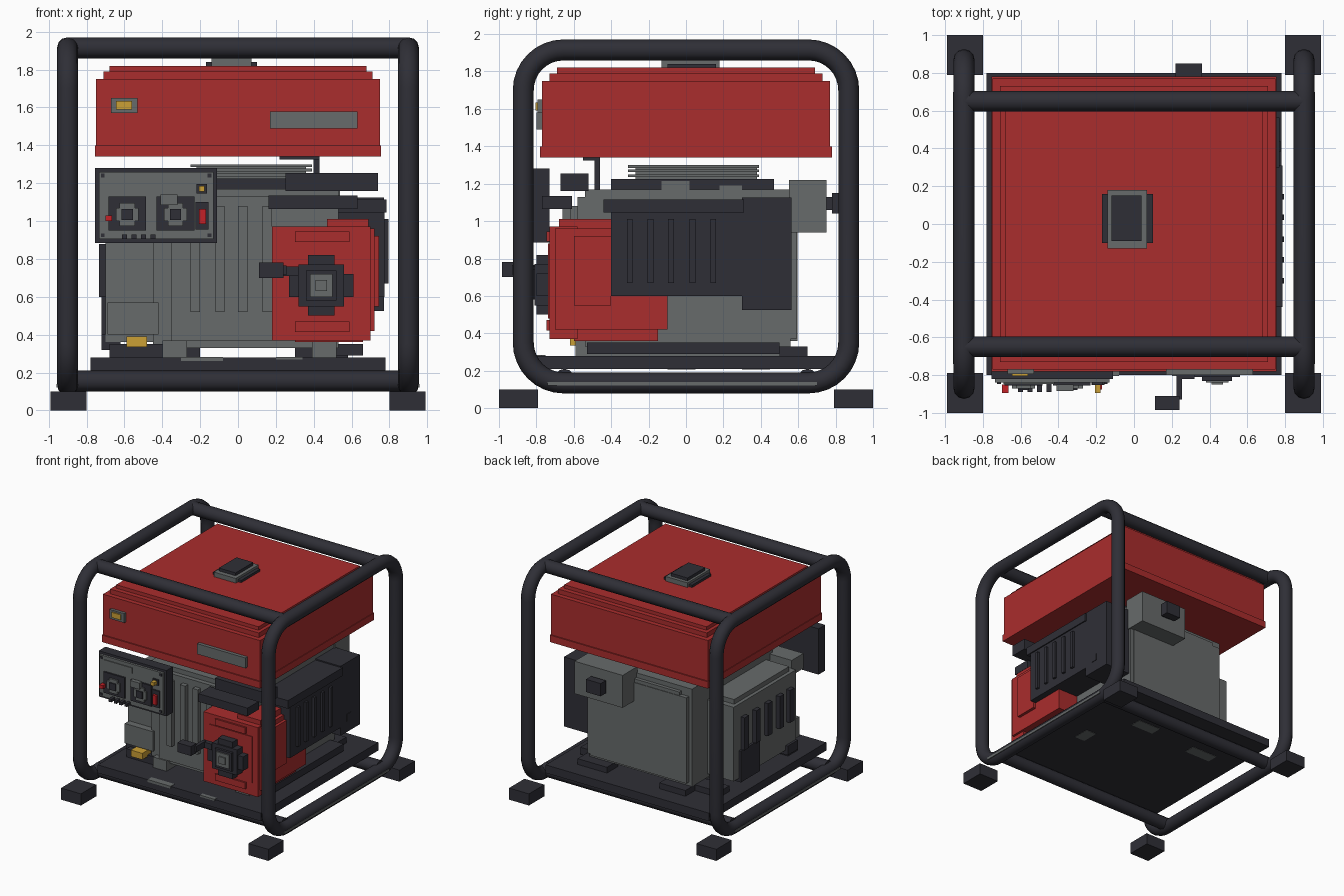
import bpy, bmesh, math
from mathutils import Vector

# ---------- colours ----------
def colour(name, rgb):
    m = bpy.data.materials.new(name)
    m.diffuse_color = (*rgb, 1)
    return m

DARK = colour("charcoal", (0.028, 0.028, 0.037))
RED = colour("red_paint", (0.40, 0.026, 0.026))
GREY = colour("grey_metal", (0.135, 0.145, 0.145))
YELLOW = colour("yellow", (0.60, 0.35, 0.035))
BRIGHT = colour("switch_red", (0.55, 0.015, 0.02))

# ---------- helpers ----------
def boxes(name, mat, *bounds):
    """One object made of boxes given as (x0, x1, y0, y1, z0, z1)."""
    bm = bmesh.new()
    for x0, x1, y0, y1, z0, z1 in bounds:
        for v in bmesh.ops.create_cube(bm, size=1)["verts"]:
            v.co = Vector((x0 + (v.co.x + .5) * (x1 - x0),
                           y0 + (v.co.y + .5) * (y1 - y0),
                           z0 + (v.co.z + .5) * (z1 - z0)))
    me = bpy.data.meshes.new(name)
    bm.to_mesh(me)
    bm.free()
    me.materials.append(mat)
    ob = bpy.data.objects.new(name, me)
    bpy.context.collection.objects.link(ob)
    return ob

def tube(name, pts, radius, cyclic):
    cu = bpy.data.curves.new(name, "CURVE")
    cu.dimensions = "3D"
    cu.bevel_depth = radius
    cu.bevel_resolution = 4
    cu.use_fill_caps = True
    sp = cu.splines.new("POLY")
    sp.points.add(len(pts) - 1)
    for p, co in zip(sp.points, pts):
        p.co = (*co, 1)
    sp.use_cyclic_u = cyclic
    cu.materials.append(DARK)
    ob = bpy.data.objects.new(name, cu)
    bpy.context.collection.objects.link(ob)
    bpy.ops.object.select_all(action="DESELECT")
    ob.select_set(True)
    bpy.context.view_layer.objects.active = ob
    bpy.ops.object.convert(target="MESH")
    bpy.ops.object.shade_smooth_by_angle(angle=math.radians(40))

# ---------- tubular frame ----------
Y, Z0, Z1, R = 0.87, 0.135, 1.915, 0.215
corners = [(Y - R, Z1 - R, 0), (-Y + R, Z1 - R, 90), (-Y + R, Z0 + R, 180), (Y - R, Z0 + R, 270)]
for side, label in ((-1, "left"), (1, "right")):
    loop = []
    for cy, cz, start in corners:
        for i in range(9):
            a = math.radians(start + 90 * i / 8)
            loop.append((side * 0.90, cy + R * math.cos(a), cz + R * math.sin(a)))
    tube(label + "_frame_loop", loop, 0.056, True)
    x = side * 0.955
    boxes(label + "_rail_scuff", GREY, (x - .004, x + .004, -0.74, 0.70, 0.12, 0.14))
for y, label in ((-0.65, "front"), (0.65, "back")):
    tube(label + "_top_rail", [(-0.9, y, 1.915), (0.9, y, 1.915)], 0.055, False)
    tube(label + "_bottom_rail", [(-0.9, y, 0.155), (0.9, y, 0.155)], 0.055, False)

# rubber feet
boxes("feet", DARK, *[(min(a, b), max(a, b), min(c, d), max(c, d), 0, 0.10)
                      for a, b in ((0.80, 0.99), (-0.80, -0.99))
                      for c, d in ((0.79, 1.0), (-0.79, -1.0))])

# ---------- base plate ----------
boxes("base_plate", DARK, (-0.78, 0.78, -0.80, 0.80, 0.21, 0.28))
boxes("plate_scuffs", GREY,
      (-0.30, -0.08, -0.804, -0.75, 0.262, 0.283), (0.20, 0.34, -0.804, -0.77, 0.268, 0.283),
      (-0.55, -0.30, 0.30, 0.40, 0.207, 0.212), (0.10, 0.32, 0.35, 0.45, 0.207, 0.212),
      (0.45, 0.55, -0.10, 0.05, 0.207, 0.212))
boxes("engine_mounts", DARK,
      (-0.68, -0.39, -0.55, -0.42, 0.28, 0.35), (0.40, 0.66, -0.53, 0.50, 0.29, 0.35),
      (-0.68, -0.39, 0.38, 0.52, 0.28, 0.33), (0.30, 0.58, 0.50, 0.65, 0.28, 0.33),
      (-0.45, -0.20, 0.50, 0.65, 0.28, 0.33))
boxes("mount_brackets", GREY, (-0.40, -0.27, -0.59, 0.5, 0.28, 0.37), (0.39, 0.52, -0.59, 0.5, 0.28, 0.37))

# ---------- fuel tank ----------
boxes("fuel_tank", RED, (-0.755, 0.755, -0.78, 0.78, 1.34, 1.40), (-0.75, 0.75, -0.77, 0.77, 1.40, 1.75),
      (-0.71, 0.71, -0.73, 0.73, 1.75, 1.79), (-0.68, 0.68, -0.69, 0.69, 1.79, 1.82))
boxes("cap_base", DARK, (-0.17, 0.10, -0.10, 0.16, 1.82, 1.84))
boxes("cap_collar", GREY, (-0.14, 0.07, -0.13, 0.18, 1.82, 1.86))
boxes("cap_top", DARK, (-0.12, 0.04, -0.09, 0.15, 1.86, 1.885))
boxes("tank_plates", GREY, (0.17, 0.63, -0.80, -0.77, 1.49, 1.58), (-0.67, -0.53, -0.795, -0.77, 1.57, 1.65))
boxes("fuel_gauge", YELLOW, (-0.645, -0.56, -0.805, -0.79, 1.59, 1.635))

# ---------- engine and alternator ----------
boxes("engine_block", GREY, (-0.45, 0.53, -0.54, 0.56, 0.33, 1.17), (-0.35, 0.53, -0.58, 0.59, 0.37, 1.13),
      (-0.42, 0.50, -0.50, 0.595, 0.36, 1.10))
boxes("engine_ribs", GREY, *[(x, x + 0.05, -0.62, -0.57, 0.52, 1.08) for x in (-0.25, -0.12, 0.00, 0.13)])
boxes("alternator", GREY, (-0.70, -0.42, -0.50, 0.35, 0.36, 1.00), (-0.67, -0.45, -0.45, 0.30, 0.98, 1.04),
      (-0.69, -0.42, -0.56, -0.45, 0.40, 0.57), (-0.66, -0.20, -0.66, -0.50, 0.94, 1.07))
boxes("alternator_vents", DARK, *[(-0.735, -0.69, y - 0.03, y + 0.03, 0.60, 0.88) for y in (0.22, 0.06, -0.10, -0.26, -0.40)])
boxes("alternator_terminal", DARK, (-0.72, -0.62, 0.02, 0.28, 0.33, 0.60), (-0.72, -0.62, -0.50, -0.36, 0.32, 0.40))
boxes("oil_plug", YELLOW, (-0.59, -0.48, -0.62, -0.50, 0.335, 0.39))

# cylinder head and cooling fins
boxes("head_gasket", DARK, (-0.20, 0.52, -0.40, 0.47, 1.14, 1.225))
boxes("head_core", GREY, (-0.22, 0.36, -0.27, 0.38, 1.22, 1.30))
boxes("head_fins", GREY, *[(-0.25, 0.39, -0.31, 0.39, z, z + 0.015) for z in (1.235, 1.262, 1.285)])
boxes("scuffs_on_head", GREY, (0.515, 0.524, -0.13, 0.02, 1.17, 1.215), (0.515, 0.524, 0.18, 0.30, 1.16, 1.19))

# front ducts and fuel line
boxes("front_ducts", DARK, (0.25, 0.74, -0.67, -0.52, 1.16, 1.255), (0.16, 0.63, -0.77, -0.61, 1.065, 1.135))
boxes("fuel_line", DARK, (0.40, 0.43, -0.49, -0.46, 1.13, 1.34), (0.22, 0.43, -0.55, -0.46, 1.325, 1.345))

# air filter at the back
boxes("air_filter", GREY, (0.08, 0.54, 0.55, 0.75, 0.94, 1.22))
boxes("filter_knob", DARK, (0.25, 0.33, 0.74, 0.80, 1.06, 1.13), (0.22, 0.36, 0.78, 0.85, 1.04, 1.15))

# ---------- muffler ----------
boxes("muffler", DARK, (0.50, 0.775, -0.40, 0.30, 0.60, 1.10), (0.50, 0.785, -0.44, 0.31, 1.045, 1.115),
      (0.50, 0.77, 0.30, 0.565, 0.525, 1.125))
boxes("muffler_ribs", DARK, *[(0.77, 0.795, y - 0.015, y + 0.015, 0.67, 1.01) for y in (-0.30, -0.19, -0.08, 0.035, 0.145)])
boxes("muffler_outlet", DARK, (0.76, 0.775, 0.38, 0.44, 0.62, 0.68))

# ---------- recoil starter ----------
boxes("starter_cover", RED, (0.18, 0.70, -0.73, -0.58, 0.37, 0.97), (0.22, 0.72, -0.70, -0.10, 0.42, 0.96),
      (0.47, 0.69, -0.68, -0.38, 0.90, 1.01), (0.30, 0.66, -0.60, -0.15, 0.36, 0.43),
      (0.70, 0.745, -0.60, -0.40, 0.55, 0.92))
boxes("starter_trim", RED, (0.30, 0.59, -0.745, -0.72, 0.89, 0.945), (0.30, 0.59, -0.745, -0.72, 0.415, 0.47),
      (0.24, 0.65, -0.737, -0.72, 0.48, 0.88))
cx, cz = 0.44, 0.66
boxes("starter_hub", DARK, *[(cx - w, cx + w, -d, -0.73, cz - h, cz + h)
                             for w, h, d in ((0.07, 0.16, 0.80), (0.17, 0.06, 0.80), (0.12, 0.11, 0.81), (0.08, 0.08, 0.83))])
boxes("hub_plate", GREY, (cx - .06, cx + .06, -0.84, -0.80, cz - .06, cz + .06))
boxes("hub_centre", GREY, (cx - .03, cx + .03, -0.85, -0.83, cz - .03, cz + .03))
boxes("pull_handle", DARK, (0.11, 0.24, -0.985, -0.91, 0.70, 0.78), (0.225, 0.255, -0.93, -0.80, 0.715, 0.765),
      (0.225, 0.32, -0.82, -0.78, 0.71, 0.76))

# ---------- control panel ----------
boxes("panel_body", DARK, (-0.755, -0.11, -0.82, -0.73, 0.885, 1.28))
boxes("panel_face", GREY, (-0.735, -0.13, -0.84, -0.81, 0.905, 1.26))
boxes("panel_label", GREY, (-0.69, -0.42, -0.847, -0.83, 1.18, 1.23))
boxes("panel_screws", DARK, *[(x - .01, x + .01, -0.846, -0.83, z - .01, z + .01)
                              for x in (-0.715, -0.15) for z in (0.925, 1.24)])
for i, x in enumerate((-0.585, -0.33)):
    n = "socket_%d" % (i + 1)
    boxes(n + "_frame", DARK, (x - .10, x + .10, -0.855, -0.83, 0.95, 1.13))
    boxes(n + "_ring", GREY, (x - .06, x + .06, -0.87, -0.85, 1.00, 1.07), (x - .04, x + .04, -0.87, -0.85, 0.975, 1.095))
    boxes(n + "_core", DARK, (x - .03, x + .03, -0.88, -0.86, 1.005, 1.065))
boxes("socket_lid", GREY, (-0.41, -0.32, -0.885, -0.85, 1.085, 1.14))
boxes("switch_plates", DARK, (-0.225, -0.155, -0.852, -0.83, 0.955, 1.10), (-0.22, -0.165, -0.852, -0.83, 1.145, 1.195))
boxes("power_switch", BRIGHT, (-0.205, -0.17, -0.875, -0.85, 0.985, 1.065))
boxes("reset_button", BRIGHT, (-0.70, -0.665, -0.895, -0.85, 1.00, 1.03))
boxes("pilot_light", YELLOW, (-0.207, -0.177, -0.895, -0.85, 1.155, 1.185))
boxes("panel_terminals", DARK, *[(x - .013, x + .013, -0.89, -0.83, 0.905, 0.93) for x in (-0.60, -0.55, -0.50, -0.45)])
